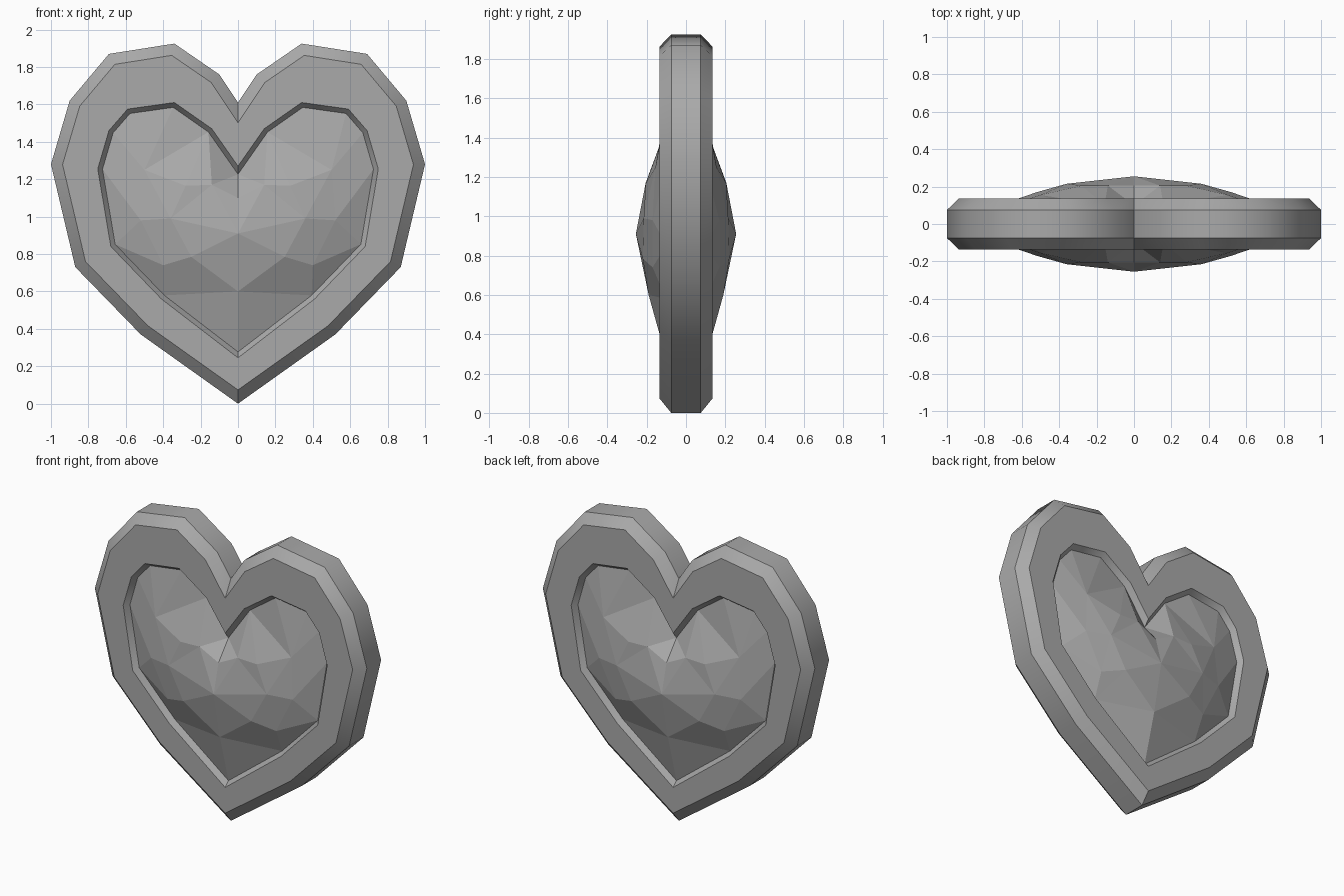
import bpy
import bmesh
import math
from mathutils import Vector
from mathutils.geometry import delaunay_2d_cdt

cube = bpy.data.objects.get("Cube")
if cube:
    bpy.data.objects.remove(cube)

GREY = (0.4, 0.4, 0.4, 1.0)
grey = bpy.data.materials.new("plain_grey")
grey.use_nodes = True
grey.diffuse_color = GREY
grey.node_tree.nodes["Principled BSDF"].inputs["Base Color"].default_value = GREY


def outline(points):
    return [Vector(p) for p in points]


def inset(half, distance):
    """Inset a half heart that runs from the bottom tip up to the notch."""
    flip = lambda p: Vector((-p.x, p.y))
    ring = [flip(half[1])] + half + [flip(half[-2])]
    result = []
    for before, point, after in zip(ring, ring[1:], ring[2:]):
        n1, n2 = [Vector((-d.y, d.x)).normalized()
                  for d in (point - before, after - point)]
        result.append(point + (n1 + n2) * distance / (1 + n1.dot(n2)))
    return result


def finish(name, bm):
    """Mirror a front quarter into the full symmetric part."""
    mesh = bpy.data.meshes.new(name)
    bm.to_mesh(mesh)
    bm.free()
    mesh.materials.append(grey)
    obj = bpy.data.objects.new(name, mesh)
    bpy.context.collection.objects.link(obj)
    bpy.ops.object.select_all(action='DESELECT')
    obj.select_set(True)
    bpy.context.view_layer.objects.active = obj
    mirror = obj.modifiers.new("symmetry", 'MIRROR')
    mirror.use_axis = (True, True, False)
    bpy.ops.object.modifier_apply(modifier=mirror.name)
    return obj


# Half outlines of the frame and its opening
outer = outline([(0, 0), (.52, .37), (.87, .73), (1, 1.28), (.9, 1.62),
                 (.69, 1.87), (.34, 1.925), (.1, 1.76), (0, 1.61)])
opening = outline([(0, .245), (.41, .56), (.68, .84), (.75, 1.255), (.69, 1.46),
                   (.59, 1.575), (.34, 1.61), (.14, 1.47), (0, 1.27)])
gem_rim = inset(opening, .025)
RIM_DEPTH = .1

# Heart frame: outer wall, bevel, flat face and groove
bm = bmesh.new()
loops = [(outer, 0), (outer, .075), (inset(outer, .06), .135),
         (opening, .135), (gem_rim, RIM_DEPTH)]
rows = [[bm.verts.new((p.x, -depth, p.y)) for p in ring] for ring, depth in loops]
for a, b in zip(rows, rows[1:]):
    for i in range(len(a) - 1):
        bm.faces.new((a[i], a[i + 1], b[i + 1], b[i]))
finish("heart_frame", bm)
bpy.ops.object.shade_smooth_by_angle(angle=math.radians(44))

# Faceted gem: centre ridge, then inner facet corners (x, z, depth)
ridge = [(0, 1.1, .205), (0, .91, .255), (0, .6, .19)]
corners = [(.14, 1.17, .205), (.28, 1.165, .205), (.36, .99, .215), (.5, 1.25, .155),
           (.52, .98, .17), (.25, .785, .22), (.4, .74, .17)]
border = [(p.x, p.y, RIM_DEPTH) for p in gem_rim] + ridge
points = border + corners
flat, _, faces, source, _, _ = delaunay_2d_cdt(
    [Vector(p[:2]) for p in points], [], [list(range(len(border)))], 1, 1e-5)
bm = bmesh.new()
verts = [bm.verts.new((p.x, -points[ids[0]][2], p.y)) for p, ids in zip(flat, source)]
for face in faces:
    facet = bm.faces.new([verts[i] for i in face])
    facet.normal_update()
    if facet.normal.y > 0:
        facet.normal_flip()
finish("heart_gem", bm)
